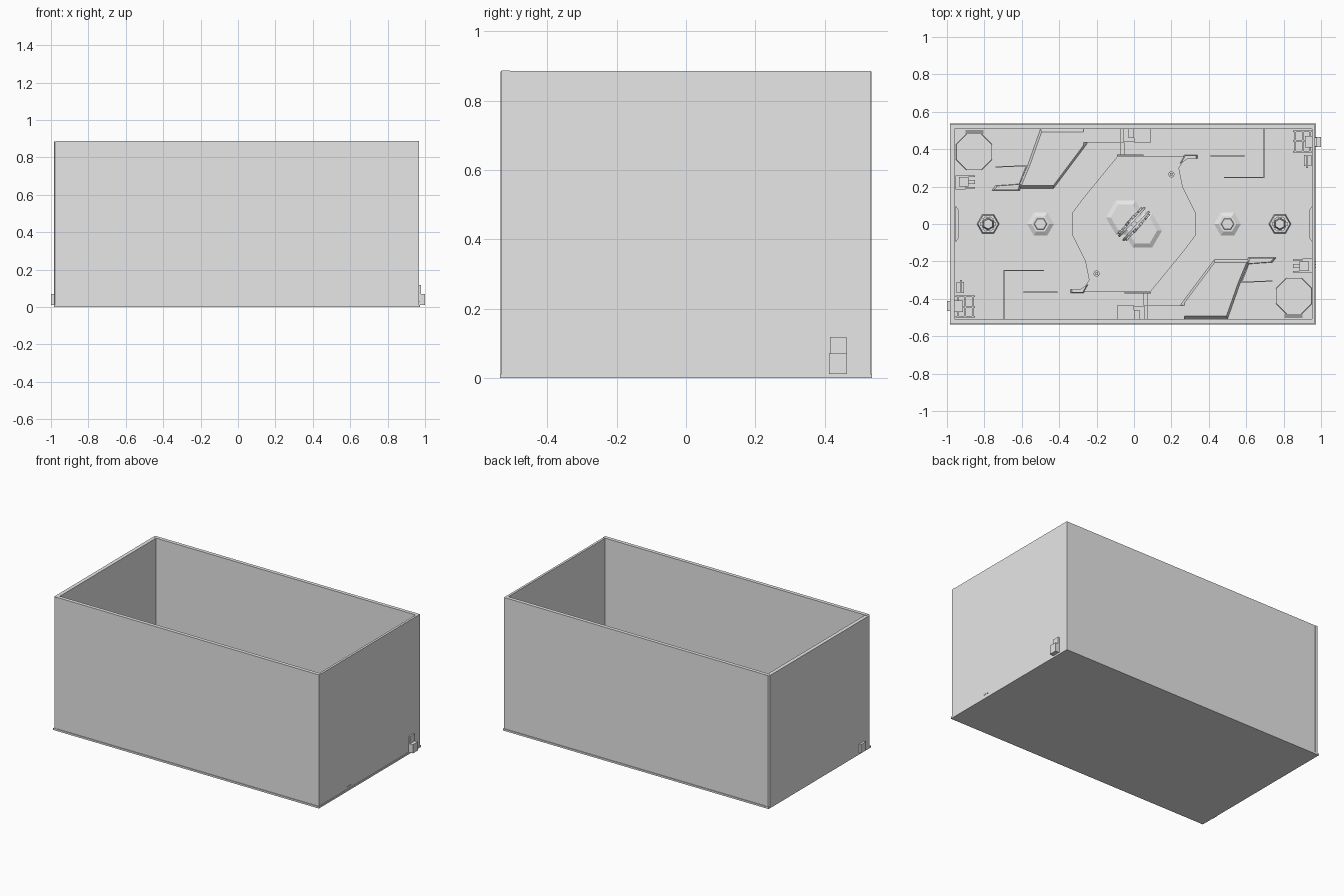
import bpy, bmesh, math
from mathutils import Matrix, Vector

cube = bpy.data.objects.get("Cube")
if cube:
    bpy.data.objects.remove(cube, do_unlink=True)

grey = bpy.data.materials.new("plain grey")
grey.use_nodes = True
grey.diffuse_color = (0.8, 0.8, 0.8, 1)
grey.node_tree.nodes["Principled BSDF"].inputs["Base Color"].default_value = (0.8, 0.8, 0.8, 1)

FLOOR = 0.012
HALF_TURN = Matrix.Rotation(math.pi, 4, "Z")


def finish(name, bm, pair=False):
    """Turn the mesh into an object, with a half-turn twin if asked."""
    bmesh.ops.recalc_face_normals(bm, faces=bm.faces)
    mesh = bpy.data.meshes.new(name)
    bm.to_mesh(mesh)
    bm.free()
    mesh.materials.append(grey)
    for i in range(2 if pair else 1):
        obj = bpy.data.objects.new(name + ("_twin" if i else ""), mesh)
        bpy.context.collection.objects.link(obj)
        if i:
            obj.matrix_world = HALF_TURN


def add_box(bm, x, y, z):
    size = [b - a for a, b in (x, y, z)]
    mid = [(a + b) / 2 for a, b in (x, y, z)]
    bmesh.ops.create_cube(bm, size=1, matrix=Matrix.Translation(mid) @ Matrix.Diagonal((*size, 1)))


def box(name, x, y, z, pair=False):
    bm = bmesh.new()
    add_box(bm, x, y, z)
    finish(name, bm, pair)


def prism(name, points, z0, z1, taper=1.0, pair=False):
    """Upright prism over an outline; taper shrinks the top."""
    bm = bmesh.new()
    base = bm.faces.new([bm.verts.new((x, y, z0)) for x, y in points])
    mid = base.calc_center_median()
    top = bmesh.ops.extrude_face_region(bm, geom=[base])["geom"]
    for v in top:
        if isinstance(v, bmesh.types.BMVert):
            v.co = Vector((mid.x + (v.co.x - mid.x) * taper, mid.y + (v.co.y - mid.y) * taper, z1))
    finish(name, bm, pair)


def ring(cx, cy, r, n, turn=0.0, stretch=1.0):
    return [(cx + r * stretch * math.cos(turn + math.tau * i / n),
             cy + r * math.sin(turn + math.tau * i / n)) for i in range(n)]


# Outer shell
box("base_slab", (-0.985, 0.972), (-0.537, 0.537), (0, FLOOR))
box("front_wall", (-0.972, 0.968), (-0.532, -0.508), (FLOOR, 0.887))
box("back_wall", (-0.972, 0.968), (0.508, 0.532), (FLOOR, 0.885))
box("positive_end_wall", (0.953, 0.968), (-0.532, 0.532), (FLOOR, 0.885))
prism("negative_end_wall", [(-0.96, -0.535), (-0.978, -0.535), (-0.985, -0.525),
                            (-0.985, 0.525), (-0.978, 0.535), (-0.96, 0.535)], FLOOR, 0.884)

# End wall brackets and pegs
box("bracket_lower", (0.965, 1.0), (0.412, 0.465), (FLOOR, 0.07), True)
box("bracket_upper", (0.965, 0.978), (0.415, 0.463), (0.07, 0.118), True)
for i in range(3):
    y = -0.235 + i * 0.016
    box(f"wall_peg_{i}", (0.96, 0.972), (y, y + 0.005), (0.026, 0.03))

# Central raised ground
half = [(-0.09, 0.36), (-0.27, 0.14), (-0.33, 0.06), (-0.33, -0.06),
        (-0.26, -0.2), (-0.24, -0.3), (-0.28, -0.36)]
prism("central_ground", half + [(-x, -y) for x, y in half], FLOOR, 0.026)
prism("central_lobe", ring(-0.045, 0.035, 0.105, 6), 0.026, 0.04, 0.75, True)
prism("small_post", ring(0.2, 0.265, 0.017, 8), 0.026, 0.06, pair=True)
box("small_post_cap", (0.193, 0.207), (0.258, 0.272), (0.06, 0.07), True)

# Central double wheel, standing on the diagonal
bm = bmesh.new()
diagonal = Matrix.Rotation(math.radians(48), 4, "Z")
for side in (-1, 1):
    for radius, depth, offset in ((0.105, 0.012, 0.016), (0.035, 0.018, 0.026)):
        place = Matrix.Translation((0, side * offset, 0.17)) @ Matrix.Rotation(math.pi / 2, 4, "X")
        bmesh.ops.create_cone(bm, cap_ends=True, segments=20, radius1=radius, radius2=radius,
                              depth=depth, matrix=diagonal @ place)
    # Target plates around the wheel
    for i in range(5):
        a = math.tau * i / 5 + math.pi / 2
        place = Matrix.Translation((0.08 * math.cos(a), side * 0.027, 0.17 + 0.08 * math.sin(a)))
        bmesh.ops.create_cone(bm, cap_ends=True, segments=10, radius1=0.02, radius2=0.02, depth=0.01,
                              matrix=diagonal @ place @ Matrix.Rotation(math.pi / 2, 4, "X"))
bmesh.ops.create_cube(bm, size=1, matrix=diagonal @ Matrix.Translation((0, 0, 0.1))
                      @ Matrix.Diagonal((0.03, 0.02, 0.15, 1)))
finish("central_wheel", bm)

# Sloped side ground with its ramp and fence
prism("side_ground", [(-0.25, 0.43), (-0.43, 0.19), (-0.62, 0.19), (-0.57, 0.31),
                      (-0.5, 0.508), (-0.25, 0.508)], FLOOR, 0.034, 0.9, True)
prism("side_ground_back", [(-0.27, 0.435), (-0.07, 0.435), (-0.07, 0.508), (-0.27, 0.508)],
      FLOOR, 0.034, pair=True)
prism("entry_ramp", [(-0.76, 0.18), (-0.61, 0.18), (-0.6, 0.215), (-0.74, 0.205)], FLOOR, 0.032, 0.85, True)
prism("ramp_fence", [(-0.74, 0.308), (-0.57, 0.314), (-0.61, 0.215), (-0.616, 0.215),
                     (-0.58, 0.308), (-0.74, 0.302)], FLOOR, 0.05, pair=True)

# Thin partition walls
box("long_partition", (0.692, 0.699), (0.25, 0.508), (FLOOR, 0.07), True)
box("cross_partition", (0.48, 0.699), (0.245, 0.251), (FLOOR, 0.05), True)
box("inner_partition", (0.41, 0.59), (0.362, 0.368), (FLOOR, 0.05), True)
prism("partition_ramp", [(0.24, 0.32), (0.29, 0.35), (0.34, 0.35), (0.34, 0.37), (0.27, 0.37)],
      FLOOR, 0.045, 0.8, True)

# Supply station on the long wall
box("station_block", (0.0, 0.09), (0.435, 0.508), (FLOOR, 0.06), True)
box("station_shelf", (-0.06, 0.0), (0.44, 0.508), (FLOOR, 0.045), True)
box("station_top", (-0.03, 0.0), (0.46, 0.508), (0.045, 0.08), True)
box("station_divider", (-0.075, -0.05), (0.37, 0.435), (FLOOR, 0.04), True)
box("station_rail", (-0.09, 0.05), (0.364, 0.371), (FLOOR, 0.05), True)

# Hexagonal pads and end bases
prism("hex_pad", ring(-0.5, 0, 0.072, 6), FLOOR, 0.026, 0.65, True)
prism("hex_pad_core", ring(-0.5, 0, 0.035, 6), 0.026, 0.03, 0.9, True)
prism("end_base", ring(-0.78, 0, 0.06, 6), FLOOR, 0.04, 0.9, True)
prism("end_base_tower", ring(-0.78, 0, 0.035, 6, math.pi / 6), 0.04, 0.085, 0.75, True)
bm = bmesh.new()
for i in range(6):
    spin = Matrix.Translation((-0.78, 0, 0.055)) @ Matrix.Rotation(math.tau * i / 6, 4, "Z")
    bmesh.ops.create_cube(bm, size=1, matrix=spin @ Matrix.Translation((0.034, 0, 0))
                          @ Matrix.Diagonal((0.012, 0.024, 0.04, 1)))
finish("end_base_plates", bm, True)
prism("end_panel", [(-0.955, -0.1), (-0.938, -0.075), (-0.938, 0.075), (-0.955, 0.1)],
      FLOOR, 0.03, pair=True)

# Octagonal landing platform
prism("landing_platform", ring(-0.855, 0.385, 0.105, 8, math.pi / 8), FLOOR, 0.028, 0.98, True)
bm = bmesh.new()
for i in range(4):
    add_box(bm, (-0.9, -0.805), (0.482 + i * 0.006, 0.485 + i * 0.006), (FLOOR, 0.045 + i * 0.004))
finish("platform_steps", bm, True)

# Guard turret beside the end wall
box("turret_mount", (-0.955, -0.9), (0.185, 0.26), (FLOOR, 0.05), True)
box("turret_body", (-0.935, -0.885), (0.2, 0.25), (0.05, 0.085), True)
box("turret_barrel", (-0.885, -0.85), (0.215, 0.235), (0.055, 0.07), True)
for y in (0.19, 0.25):
    box(f"turret_arm_{y}", (-0.9, -0.85), (y, y + 0.008), (FLOOR, 0.05), True)

# Corner workshop with frames
bm = bmesh.new()
for x in (-0.945, -0.905, -0.865):
    add_box(bm, (x, x + 0.008), (-0.5, -0.385), (FLOOR, 0.07))
for y in (-0.5, -0.45, -0.39):
    add_box(bm, (-0.955, -0.85), (y, y + 0.008), (0.06, 0.075))
add_box(bm, (-0.96, -0.915), (-0.47, -0.41), (FLOOR, 0.085))
add_box(bm, (-0.95, -0.91), (-0.37, -0.31), (FLOOR, 0.03))
add_box(bm, (-0.93, -0.92), (-0.36, -0.3), (0.03, 0.06))
finish("corner_workshop", bm, True)
